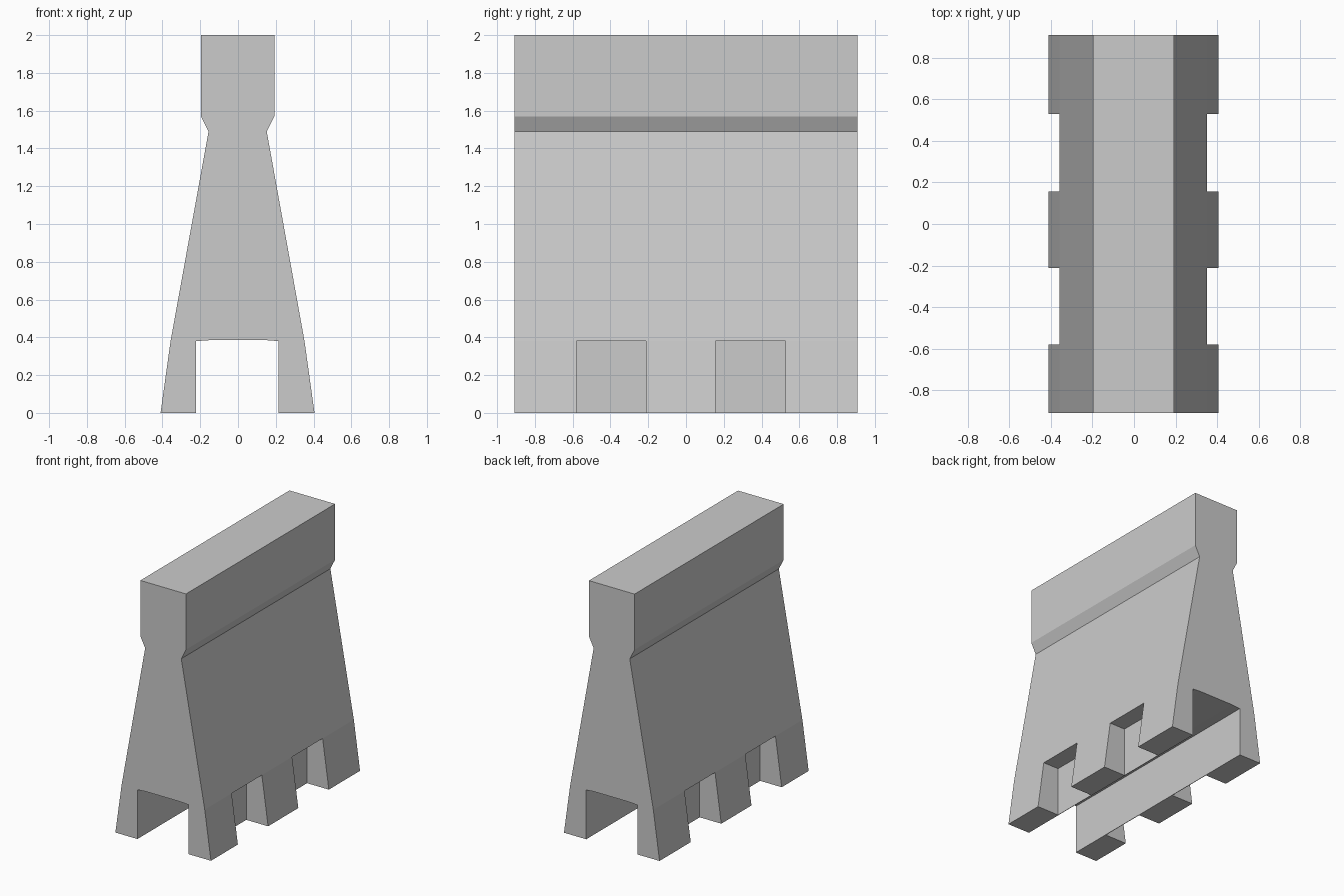
import bpy, bmesh

if "Cube" in bpy.data.objects:
    bpy.data.objects.remove(bpy.data.objects["Cube"])

HALF = 0.908          # half length along y
NOTCH_TOP = 0.38

# Cross-section (x, z), counter-clockwise, with the lengthwise slot underneath
profile = [
    (0.215, 0), (0.405, 0), (0.352, 0.38), (0.152, 1.49), (0.192, 1.57), (0.192, 2.0),
    (-0.197, 2.0), (-0.197, 1.57), (-0.156, 1.49), (-0.357, 0.38), (-0.41, 0),
    (-0.222, 0), (-0.222, 0.38), (-0.15, 0.385), (0.15, 0.385), (0.215, 0.38),
]


def extrude_profile(name, points, y0, y1):
    """Extrude an x/z outline along y."""
    bm = bmesh.new()
    face = bm.faces.new([bm.verts.new((x, y0, z)) for x, z in points])
    ext = bmesh.ops.extrude_face_region(bm, geom=[face])
    moved = [v for v in ext["geom"] if isinstance(v, bmesh.types.BMVert)]
    bmesh.ops.translate(bm, verts=moved, vec=(0, y1 - y0, 0))
    bmesh.ops.recalc_face_normals(bm, faces=bm.faces)
    mesh = bpy.data.meshes.new(name)
    bm.to_mesh(mesh)
    bm.free()
    obj = bpy.data.objects.new(name, mesh)
    bpy.context.collection.objects.link(obj)
    return obj


# Wedge-shaped body with flared head
body = extrude_profile("wedge_body", profile, -HALF, HALF)

# Side notches that separate the feet, leaving a thin wall along the slot
cutters = []
for y0, y1 in ((-0.58, -0.212), (0.156, 0.528)):
    for x0, x1 in ((-0.6, -0.226), (0.219, 0.6)):
        box = [(x0, -0.1), (x1, -0.1), (x1, NOTCH_TOP), (x0, NOTCH_TOP)]
        cutter = extrude_profile("notch_cutter", box, y0, y1)
        cutter.hide_render = True
        cutters.append(cutter)
        mod = body.modifiers.new("notch", "BOOLEAN")
        mod.operation = "DIFFERENCE"
        mod.solver = "EXACT"
        mod.object = cutter

# Apply the cuts and remove the helpers
bpy.context.view_layer.objects.active = body
body.select_set(True)
for mod in list(body.modifiers):
    bpy.ops.object.modifier_apply(modifier=mod.name)
for cutter in cutters:
    bpy.data.objects.remove(cutter)
